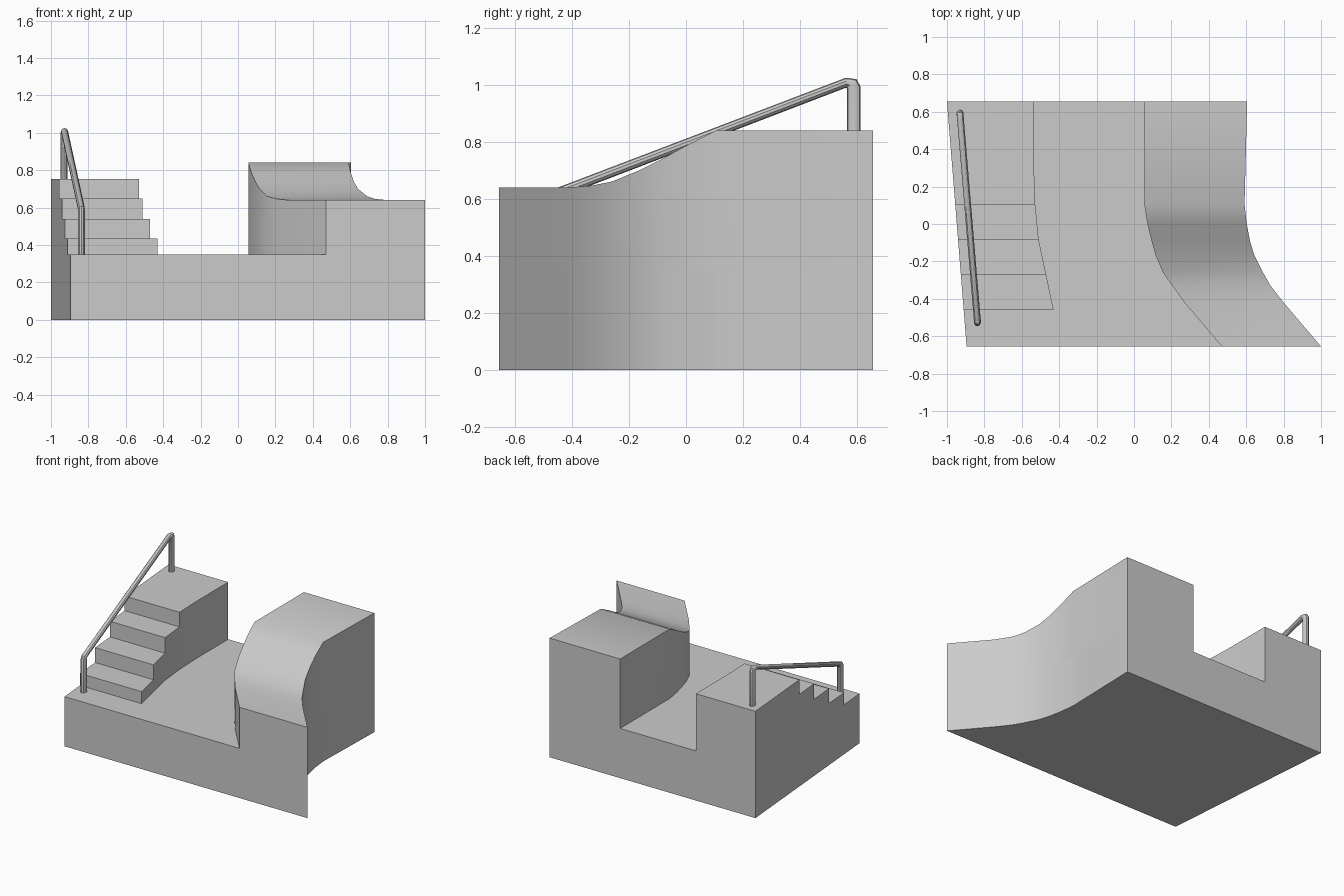
import bpy, bmesh, math

if "Cube" in bpy.data.objects:
    bpy.data.objects.remove(bpy.data.objects["Cube"])

FLOOR = 0.35
Y0, Y1 = -0.655, 0.655


def interp(table):
    """Piecewise-linear function of y from (y, value) pairs, front to back."""
    def f(y):
        for (a, va), (b, vb) in zip(table, table[1:]):
            if y <= b:
                return va + (vb - va) * (y - a) / (b - a)
        return table[-1][1]
    return f


def build(name, quads):
    """Mesh object from a list of quads, welded and shaded by angle."""
    bm = bmesh.new()
    for q in quads:
        bm.faces.new([bm.verts.new(p) for p in q])
    bmesh.ops.remove_doubles(bm, verts=bm.verts, dist=0.0005)
    bmesh.ops.recalc_face_normals(bm, faces=bm.faces)
    me = bpy.data.meshes.new(name)
    bm.to_mesh(me)
    bm.free()
    ob = bpy.data.objects.new(name, me)
    bpy.context.collection.objects.link(ob)
    bpy.ops.object.select_all(action='DESELECT')
    bpy.context.view_layer.objects.active = ob
    ob.select_set(True)
    bpy.ops.object.shade_smooth_by_angle(angle=math.radians(32))
    return ob


def cross_wall(y, xa, xb, za, zb):
    return [(xa, y, za), (xb, y, za), (xb, y, zb), (xa, y, zb)]


def side_wall(x, a, b, low, ha, hb):
    return [(x(a), a, low), (x(b), b, low), (x(b), b, hb), (x(a), a, ha)]


def deck(xl, xr, a, b, za, zb):
    return [(xl(a), a, za), (xr(a), a, za), (xr(b), b, zb), (xl(b), b, zb)]


# Plan outlines of the four long walls, and the ramp height
left = interp([(Y0, -0.895), (Y1, -1.0)])
stair_in = interp([(Y0, -0.38), (-0.46, -0.43), (-0.27, -0.47), (-0.083, -0.51),
                   (0.103, -0.528), (0.3, -0.535), (Y1, -0.535)])
ramp_in = interp([(Y0, 0.47), (-0.42, 0.27), (-0.33, 0.205), (-0.26, 0.155), (-0.165, 0.115),
                  (-0.09, 0.094), (0, 0.072), (0.105, 0.055), (Y1, 0.055)])
ramp_out = interp([(Y0, 1.0), (-0.42, 0.80), (-0.33, 0.73), (-0.26, 0.69), (-0.165, 0.642),
                   (-0.09, 0.62), (0, 0.603), (0.105, 0.591), (Y1, 0.605)])
ramp_z = interp([(Y0, 0.64), (-0.42, 0.64), (-0.33, 0.647), (-0.26, 0.661), (-0.165, 0.70),
                 (-0.09, 0.737), (0, 0.787), (0.105, 0.84), (Y1, 0.84)])
ramp_ys = [Y0, -0.42, -0.33, -0.26, -0.165, -0.09, 0, 0.105, Y1]
step_ys = [-0.46, -0.27, -0.083, 0.103, Y1]
step_zs = [0.435, 0.54, 0.65, 0.753]
all_ys = sorted(set(ramp_ys + step_ys + [0.3]))

# Base with the floor between stairs and ramp
quads = []
for a, b in zip(all_ys, all_ys[1:]):
    quads += [deck(left, ramp_out, a, b, 0, 0),
              side_wall(left, a, b, 0, FLOOR, FLOOR),
              side_wall(ramp_out, a, b, 0, FLOOR, FLOOR),
              deck(left if b <= -0.459 else stair_in, ramp_in, a, b, FLOOR, FLOOR)]
quads += [cross_wall(y, left(y), ramp_out(y), 0, FLOOR) for y in (Y0, Y1)]
build("base", quads)

# Stairs with the upper landing
quads = []
below = FLOOR
for a, b, z in zip(step_ys, step_ys[1:], step_zs):
    quads.append(cross_wall(a, left(a), stair_in(a), below, z))
    ys = [y for y in all_ys if a <= y <= b]
    for c, d in zip(ys, ys[1:]):
        quads += [deck(left, stair_in, c, d, z, z),
                  side_wall(left, c, d, FLOOR, z, z),
                  side_wall(stair_in, c, d, FLOOR, z, z)]
    below = z
quads.append(cross_wall(Y1, left(Y1), stair_in(Y1), FLOOR, below))
build("stairs", quads)

# Curved ramp block
quads = []
for a, b in zip(ramp_ys, ramp_ys[1:]):
    za, zb = ramp_z(a), ramp_z(b)
    quads += [deck(ramp_in, ramp_out, a, b, za, zb),
              side_wall(ramp_in, a, b, FLOOR, za, zb),
              side_wall(ramp_out, a, b, FLOOR, za, zb)]
quads += [cross_wall(y, ramp_in(y), ramp_out(y), FLOOR, ramp_z(y)) for y in (Y0, Y1)]
build("ramp", quads)

# Handrail: rings given by outer and inner (y, z) points along the bent bar
path = [((-0.547, 0.345), (-0.499, 0.345)), ((-0.547, 0.585), (-0.499, 0.575)),
        ((-0.535, 0.607), (-0.497, 0.583)), ((-0.505, 0.619), (-0.492, 0.587)),
        ((0.56, 1.025), (0.555, 0.988)), ((0.598, 1.02), (0.562, 0.99)),
        ((0.612, 0.993), (0.564, 0.985)), ((0.612, 0.748), (0.564, 0.748))]
SIDES = 10
rings = []
for (oy, oz), (iy, iz) in path:
    cy, cz = (oy + iy) / 2, (oz + iz) / 2
    cx = -0.837 - 0.0837 * (cy + 0.523)
    ring = []
    for i in range(SIDES):
        t = 2 * math.pi * i / SIDES
        ring.append((cx + 0.019 * math.sin(t), cy + (oy - iy) / 2 * math.cos(t),
                     cz + (oz - iz) / 2 * math.cos(t)))
    rings.append(ring)
quads = [[r[i], r[(i + 1) % SIDES], s[(i + 1) % SIDES], s[i]]
         for r, s in zip(rings, rings[1:]) for i in range(SIDES)]
build("handrail", quads + [rings[0], rings[-1]])
